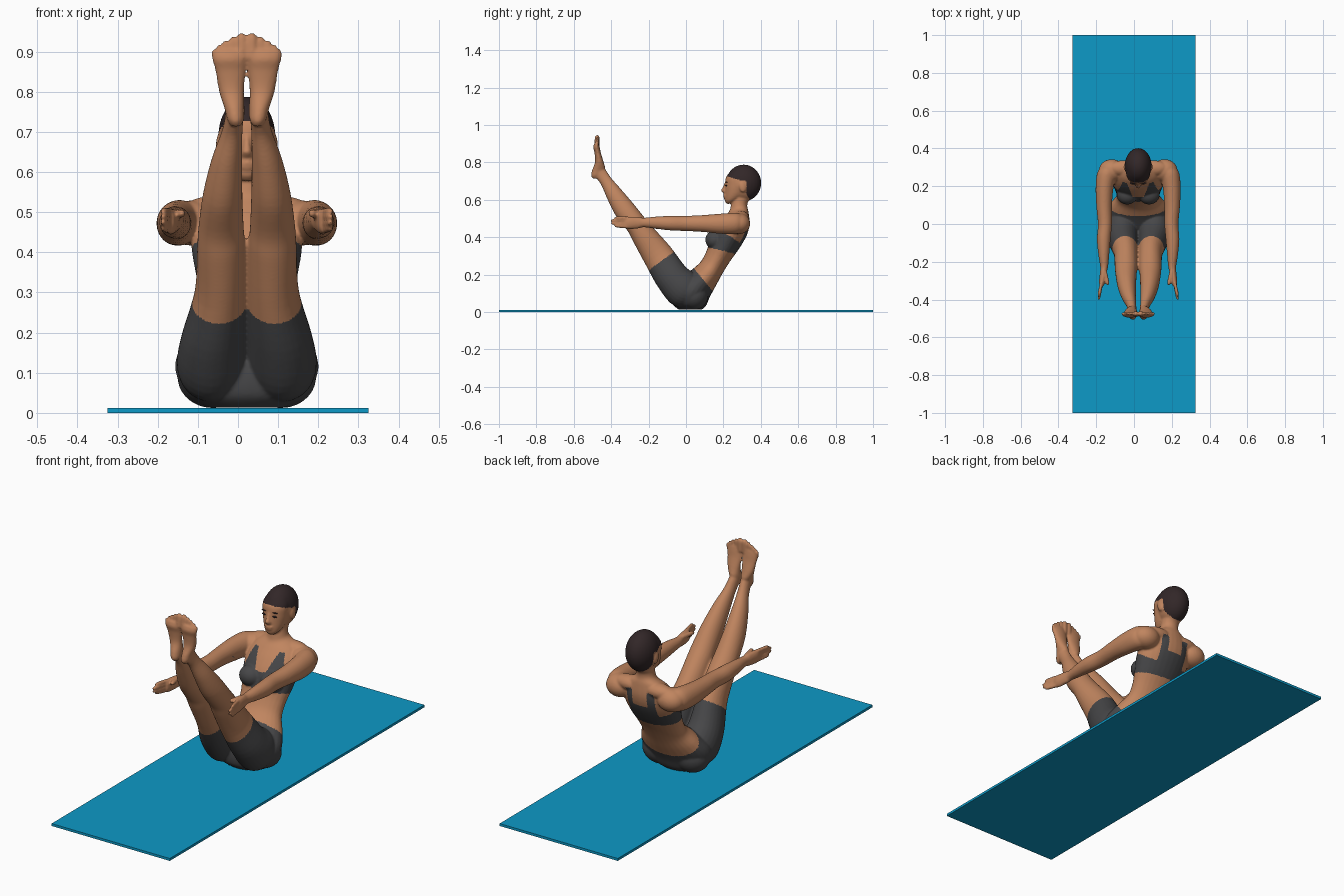
import bpy, bmesh, math
from mathutils import Vector, Matrix

CX = 0.022  # the figure sits slightly right of the mat's centre line


def material(name, rgb):
    m = bpy.data.materials.new(name)
    m.diffuse_color = (*rgb, 1)
    return m


SKIN = material("skin", (0.53, 0.235, 0.115))
WEAR = material("charcoal_sportswear", (0.062, 0.062, 0.065))
HAIR = material("dark_brown_hair", (0.032, 0.02, 0.021))
BLUE = material("blue_mat", (0.004, 0.32, 0.57))


def make_object(name, bm, mats):
    bmesh.ops.recalc_face_normals(bm, faces=bm.faces[:])
    me = bpy.data.meshes.new(name)
    bm.to_mesh(me)
    bm.free()
    for m in mats:
        me.materials.append(m)
    ob = bpy.data.objects.new(name, me)
    bpy.context.collection.objects.link(ob)
    return ob


def skin_rings(bm, rings):
    vs = [[bm.verts.new(p) for p in r] for r in rings]
    n = len(vs[0])
    for a, b in zip(vs, vs[1:]):
        for i in range(n):
            bm.faces.new((a[i], a[(i + 1) % n], b[(i + 1) % n], b[i]))
    bm.faces.new(vs[0])
    bm.faces.new(vs[-1])


def loft(bm, secs, side=1, steps=5, n=28):
    """Smooth loft; section = (x centre, half width, y1, z1, y2, z2) of both profile edges."""
    pts = [secs[0]] + list(secs) + [secs[-1]]
    fine = []
    for k in range(1, len(pts) - 2):
        for j in range(steps):
            t = j / steps
            fine.append([0.5 * (2 * b + (c - a) * t + (2 * a - 5 * b + 4 * c - d) * t * t
                                + (3 * b - a - 3 * c + d) * t ** 3)
                         for a, b, c, d in zip(*pts[k - 1:k + 3])])
    fine.append(secs[-1])
    rings = []
    for x, w, y1, z1, y2, z2 in fine:
        ring = []
        for i in range(n):
            c, s = math.cos(math.tau * i / n), math.sin(math.tau * i / n)
            ring.append((CX + side * x + w * c, (y1 + y2) / 2 + (y2 - y1) / 2 * s,
                         (z1 + z2) / 2 + (z2 - z1) / 2 * s))
        rings.append(ring)
    skin_rings(bm, rings)


def ball(bm, x, y, z, rx, ry, rz, tilt=0):
    m = (Matrix.Translation((CX + x, y, z)) @ Matrix.Rotation(tilt, 4, 'X')
         @ Matrix.Diagonal((rx, ry, rz, 1)))
    bmesh.ops.create_uvsphere(bm, u_segments=28, v_segments=18, radius=1, matrix=m)


def capsule(bm, p, q, r):
    p, q = Vector(p), Vector(q)
    p.x += CX
    q.x += CX
    rot = (q - p).to_track_quat('Z', 'Y')
    rings = []
    for t, f in ((0, .6), (.12, 1), (.5, .97), (.8, .93), (.92, .75), (.98, .45), (1, .15)):
        rings.append([p.lerp(q, t) + rot @ Vector((r * f * math.cos(a), r * f * math.sin(a), 0))
                      for a in (math.tau * i / 12 for i in range(12))])
    skin_rings(bm, rings)


# Exercise mat
bm = bmesh.new()
bmesh.ops.create_cube(bm, size=1, matrix=Matrix.Translation((0, 0, .006))
                      @ Matrix.Diagonal((.65, 2, .012, 1)))
make_object("exercise_mat", bm, [BLUE])

# Torso and neck
bm = bmesh.new()
loft(bm, [(0, .095, -.04, .013, .085, .013), (0, .145, -.07, .045, .108, .035),
          (0, .175, -.07, .11, .125, .075), (0, .175, -.04, .17, .143, .11),
          (0, .148, .03, .225, .165, .15), (0, .118, .075, .265, .195, .205),
          (0, .116, .10, .305, .235, .27), (0, .127, .118, .35, .285, .34),
          (0, .138, .14, .42, .325, .41), (0, .132, .175, .475, .34, .47),
          (0, .10, .21, .515, .335, .53), (0, .055, .232, .54, .328, .56),
          (0, .043, .24, .57, .33, .585), (0, .042, .25, .62, .345, .61),
          (0, .04, .27, .68, .34, .66)])

# Head: skull, face, nose, lips
ball(bm, 0, .308, .69, .071, .094, .098)
loft(bm, [(0, .016, .222, .576, .25, .585), (0, .034, .209, .59, .28, .60),
          (0, .047, .206, .612, .31, .62), (0, .057, .207, .645, .33, .645),
          (0, .062, .209, .68, .33, .68), (0, .063, .214, .72, .33, .72),
          (0, .048, .24, .755, .33, .755)])
loft(bm, [(0, .006, .207, .692, .225, .692), (0, .010, .195, .665, .225, .665),
          (0, .014, .187, .65, .225, .65), (0, .015, .198, .637, .225, .637)], n=16)
ball(bm, 0, .208, .623, .021, .009, .006)
ball(bm, 0, .209, .612, .018, .009, .006)

for s in (1, -1):
    ball(bm, s * .068, .302, .668, .009, .018, .028, .2)      # ear
    ball(bm, s * .058, .155, .385, .056, .052, .05, -.4)      # bust
    ball(bm, s * .085, .045, .09, .088, .075, .078)           # buttock
    ball(bm, s * .14, .283, .473, .068, .06, .056)            # shoulder
    ball(bm, s * .075, .295, .505, .085, .042, .036)          # collar muscle

    # Leg
    loft(bm, [(.085, .07, .04, .03, .08, .16), (.088, .086, -.065, .035, .045, .205),
              (.083, .080, -.146, .128, -.005, .245), (.066, .064, -.216, .253, -.082, .347),
              (.064, .060, -.28, .372, -.172, .448), (.064, .056, -.312, .433, -.217, .499),
              (.060, .049, -.374, .512, -.28, .578), (.050, .038, -.42, .603, -.346, .655),
              (.037, .026, -.453, .679, -.40, .717), (.031, .023, -.482, .722, -.43, .762),
              (.033, .022, -.485, .76, -.445, .78)], s)
    # Foot and toes
    loft(bm, [(.027, .012, -.497, .713, -.468, .716), (.028, .021, -.507, .728, -.45, .735),
              (.031, .025, -.503, .755, -.432, .765), (.038, .031, -.487, .80, -.44, .80),
              (.041, .037, -.489, .85, -.455, .85), (.043, .042, -.496, .88, -.461, .88),
              (.043, .040, -.49, .902, -.466, .902)], s)
    for x, top, r in ((.013, .946, .0145), (.035, .939, .0095), (.053, .929, .009),
                      (.069, .918, .0085), (.082, .905, .008)):
        capsule(bm, (s * x * .95, -.478, .875), (s * x, -.474, top), r)

    # Arm and palm, reaching forward
    loft(bm, [(.15, .04, .31, .435, .31, .515), (.165, .052, .27, .418, .27, .53),
              (.178, .047, .19, .418, .19, .526), (.18, .041, .09, .428, .09, .518),
              (.176, .037, 0, .433, 0, .514), (.182, .036, -.08, .436, -.08, .514),
              (.182, .029, -.16, .445, -.16, .51), (.180, .021, -.225, .453, -.225, .504),
              (.184, .018, -.255, .447, -.255, .508), (.190, .017, -.30, .444, -.30, .51),
              (.193, .012, -.325, .447, -.325, .508)], s)
    # Fingers and thumb
    for z, tip, y in ((.501, .503, -.383), (.486, .49, -.404), (.470, .474, -.402), (.455, .460, -.383)):
        capsule(bm, (s * .191, -.30, z), (s * .21, y, tip), .0092)
    capsule(bm, (s * .178, -.245, .495), (s * .160, -.325, .497), .0115)

body = make_object("seated_figure", bm, [SKIN, WEAR, HAIR])

# Fuse the parts into one smooth skin
rm = body.modifiers.new("fuse", 'REMESH')
rm.mode = 'VOXEL'
rm.voxel_size = .005
sm = body.modifiers.new("soften", 'SMOOTH')
sm.factor = .5
sm.iterations = 4
bpy.context.view_layer.update()
dg = bpy.context.evaluated_depsgraph_get()
fused = bpy.data.meshes.new_from_object(body.evaluated_get(dg))
body.modifiers.clear()
body.data = fused
fused.materials.clear()
for m in (SKIN, WEAR, HAIR):
    fused.materials.append(m)


def colour_of(p):
    x, y, z = abs(p.x - CX), p.y, p.z
    up, deep = .5 * y + .866 * z, .866 * y - .5 * z   # along and through the torso
    # Cropped hair, leaving ears bare
    if z > .57 and y > .15:
        line = .725 - .3 * (y - .22) if y < .285 else .705 - 1.9 * (y - .285)
        ear = x > .062 and abs(y - .302) < .022 and abs(z - .668) < .032
        return 2 if z > line and not ear else 0
    # Shorts: waistband and leg hem
    if -.592 * y + .806 * (z - .13) < .193 and up < .193 - .37 * deep:
        return 1
    # Sports top: band, straps and racer back
    if y > .07 and x < .138 and up > .357 + .28 * (deep + .082):
        if deep < .03:
            strap = abs(x - .07) < .03 * (.57 - up) / .11 + .006
            if up < .435 + .25 * x or (strap and up < .55):
                return 1
        elif up < .465 or (x < .06 and up < .53) or (abs(x - .058) < .018 and up < .60):
            return 1
    return 0


for f in fused.polygons:
    f.material_index = colour_of(f.center)
    f.use_smooth = True

# Eyes and brows
for name, z, y, size in (("eyes", .676, .2155, (.012, .006, .004)),
                         ("eyebrows", .694, .217, (.016, .006, .0025))):
    bm = bmesh.new()
    for s in (1, -1):
        ball(bm, s * .028, y, z, *size)
    ob = make_object(name, bm, [HAIR])
    for f in ob.data.polygons:
        f.use_smooth = True
